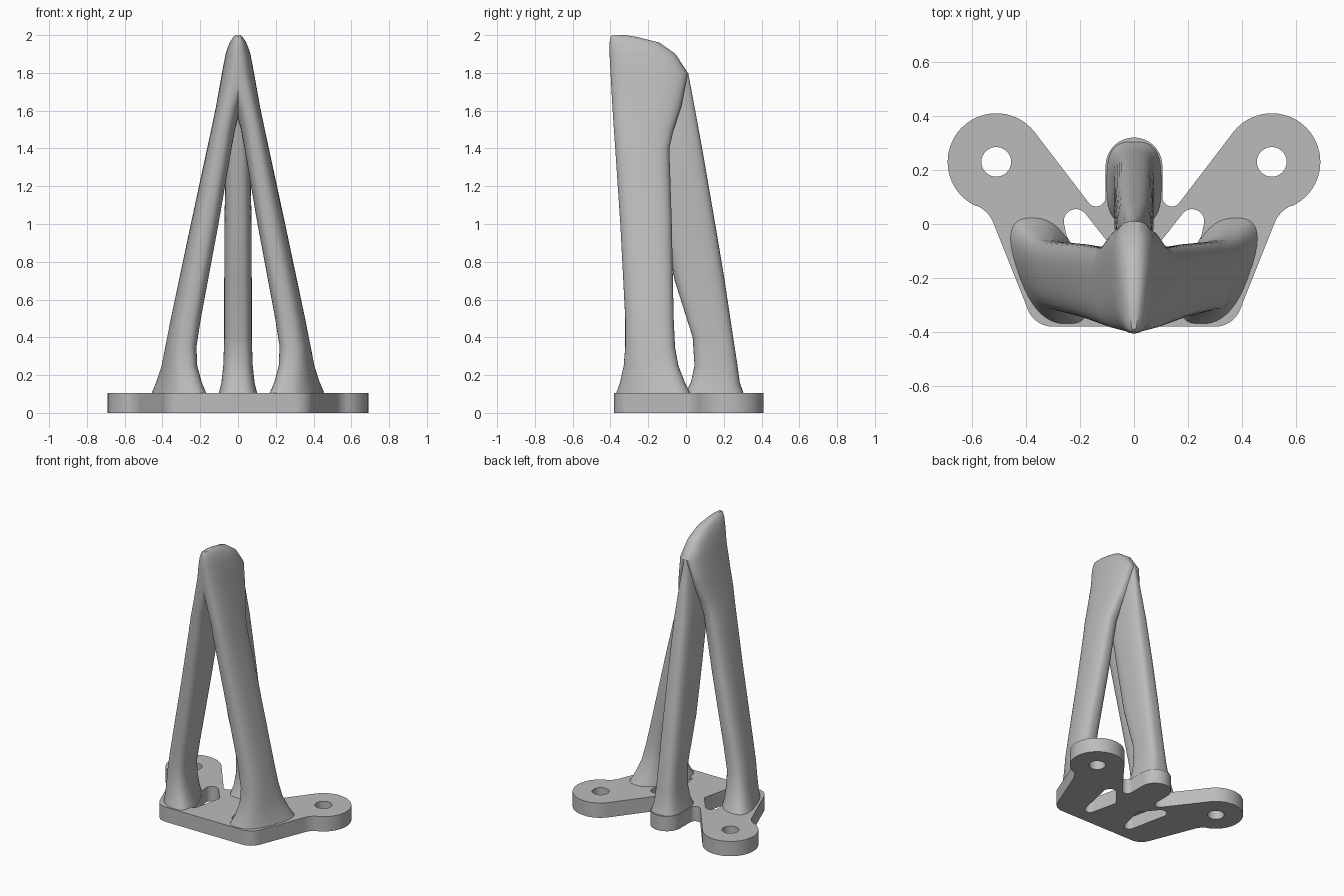
import bpy, bmesh
from math import radians, cos, sin, pi

cube = bpy.data.objects.get("Cube")
if cube:
    bpy.data.objects.remove(cube, do_unlink=True)

grey = bpy.data.materials.new("plain_grey")
grey.use_nodes = True
tone = (0.5, 0.5, 0.5, 1)
grey.diffuse_color = tone
grey.node_tree.nodes["Principled BSDF"].inputs["Base Color"].default_value = tone


def activate(ob):
    bpy.ops.object.select_all(action='DESELECT')
    ob.select_set(True)
    bpy.context.view_layer.objects.active = ob


def arc(cx, cy, r, start, end, n=14):
    angles = [radians(start + (end - start) * i / n) for i in range(n + 1)]
    return [(cx + r * cos(a), cy + r * sin(a)) for a in angles]


def mirrored(points):
    return [(-x, y) for x, y in reversed(points)]


def loft(name, rings, power, n=40):
    """Skin rounded sections (z, x0, x1, y0, y1, shear) into a closed solid."""
    bm = bmesh.new()
    loops = []
    for z, x0, x1, y0, y1, shear in rings:
        loop = []
        for i in range(n):
            a = 2 * pi * (i + 0.5) / n
            c, s = cos(a), sin(a)
            u = abs(c) ** (2 / power) * (1 if c > 0 else -1)
            v = abs(s) ** (2 / power) * (1 if s > 0 else -1)
            x = (x0 + x1) / 2 + u * (x1 - x0) / 2 + shear * v
            loop.append(bm.verts.new((x, (y0 + y1) / 2 + v * (y1 - y0) / 2, z)))
        loops.append(loop)
    for low, high in zip(loops, loops[1:]):
        for i in range(n):
            j = (i + 1) % n
            bm.faces.new((low[i], low[j], high[j], high[i]))
    bm.faces.new(loops[0][::-1])
    bm.faces.new(loops[-1])
    bmesh.ops.recalc_face_normals(bm, faces=bm.faces)
    mesh = bpy.data.meshes.new(name)
    bm.to_mesh(mesh)
    bm.free()
    ob = bpy.data.objects.new(name, mesh)
    bpy.context.collection.objects.link(ob)
    mesh.materials.append(grey)
    return ob


# Base plate: lobed outline with bolt holes and two rounded triangular slots
half = (arc(0, 0.215, 0.105, 90, 0)
        + arc(0.14, 0.1, 0.035, 180, 321)
        + arc(0.51, 0.23, 0.18, 141, -66, 32)
        + arc(0.63, -0.04, 0.118, 114, 158)
        + arc(0.3, -0.28, 0.1, -22, -90))
outline = half + mirrored(half)[:-1]
slot = (arc(0.215, 0.01, 0.045, 140, -10)
        + arc(0.17, -0.25, 0.035, -10, -165)
        + arc(0.125, -0.08, 0.03, 195, 140))
bolt = arc(0.51, 0.23, 0.055, 0, 348, 29)
curve = bpy.data.curves.new("base_plate", 'CURVE')
curve.dimensions = '2D'
curve.fill_mode = 'BOTH'
curve.extrude = 0.0525
for points in (outline, slot, mirrored(slot), bolt, mirrored(bolt)):
    spline = curve.splines.new('POLY')
    spline.points.add(len(points) - 1)
    for p, (x, y) in zip(spline.points, points):
        p.co = (x, y, 0, 1)
    spline.use_cyclic_u = True
curve.materials.append(grey)
plate = bpy.data.objects.new("base_plate", curve)
plate.location.z = 0.0525
bpy.context.collection.objects.link(plate)
activate(plate)
bpy.ops.object.convert(target='MESH')
bpy.ops.object.shade_smooth_by_angle(angle=radians(30))

# Front legs: flared feet leaning together into a rounded crest
leg = [
    (0.09, 0.19, 0.435, -0.375, 0.03, 0.07),
    (0.16, 0.21, 0.415, -0.35, -0.005, 0.05),
    (0.25, 0.225, 0.395, -0.33, -0.04, 0.03),
    (0.35, 0.225, 0.38, -0.322, -0.058, 0.02),
    (0.5, 0.2, 0.352, -0.322, -0.065, 0.015),
    (1.0, 0.105, 0.248, -0.348, -0.075, 0.01),
    (1.4, 0.035, 0.163, -0.375, -0.088, 0.005),
    (1.5, 0.015, 0.142, -0.382, -0.065, 0),
    (1.62, -0.015, 0.117, -0.39, -0.025, 0),
    (1.8, -0.07, 0.085, -0.4, 0.01, 0),
    (1.9, -0.065, 0.066, -0.405, -0.055, 0),
    (1.96, -0.045, 0.045, -0.405, -0.14, 0),
    (1.99, -0.024, 0.025, -0.4, -0.26, 0),
    (2.0, -0.01, 0.011, -0.39, -0.32, 0),
]
tower = loft("support_tower", leg, 2.6)
other = loft("other_front_leg",
             [(z, -x1, -x0, y0, y1, -s) for z, x0, x1, y0, y1, s in leg], 2.6)

# Rear leg: deepens as it rises and narrows to a seam under the crest
rear = [
    (0.09, 0.105, -0.01, 0.31),
    (0.16, 0.088, 0.025, 0.285),
    (0.25, 0.078, 0.045, 0.273),
    (0.4, 0.073, 0.035, 0.25),
    (0.7, 0.073, -0.06, 0.205),
    (1.0, 0.072, -0.12, 0.155),
    (1.4, 0.065, -0.2, 0.086),
    (1.65, 0.045, -0.25, 0.04),
    (1.8, 0.02, -0.27, 0.012),
]
back = loft("rear_leg", [(z, -w, w, y0, y1, 0) for z, w, y0, y1 in rear], 3)

# Fuse the legs into one solid
for part in (other, back):
    activate(tower)
    mod = tower.modifiers.new("fuse", 'BOOLEAN')
    mod.operation = 'UNION'
    mod.solver = 'EXACT'
    mod.object = part
    bpy.ops.object.modifier_apply(modifier=mod.name)
    bpy.data.objects.remove(part, do_unlink=True)
activate(tower)
bpy.ops.object.shade_smooth_by_angle(angle=radians(35))
